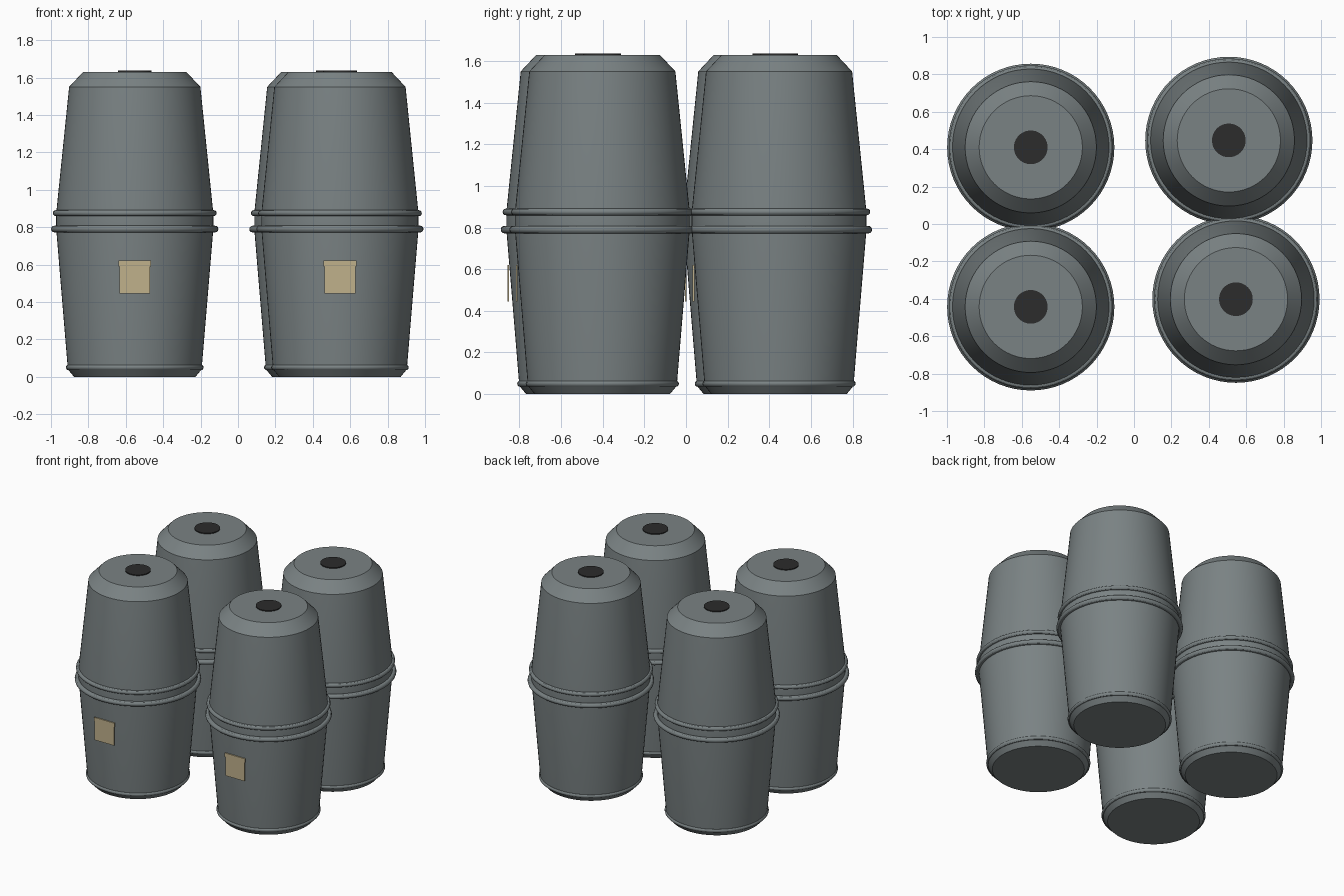
import bpy, bmesh, math

if "Cube" in bpy.data.objects:
    bpy.data.objects.remove(bpy.data.objects["Cube"])

SEGS = 64


def material(name, rgb):
    m = bpy.data.materials.new(name)
    m.diffuse_color = (*rgb, 1.0)
    m.use_nodes = True
    m.node_tree.nodes["Principled BSDF"].inputs["Base Color"].default_value = m.diffuse_color
    return m


GREY = material("grey plastic", (0.195, 0.225, 0.23))
BLACK = material("black cap", (0.025, 0.025, 0.025))
TAN = material("tan label", (0.53, 0.44, 0.26))


def add_mesh(name, bm, mat, loc, smooth=True):
    bmesh.ops.recalc_face_normals(bm, faces=bm.faces[:])
    mesh = bpy.data.meshes.new(name)
    bm.to_mesh(mesh)
    bm.free()
    mesh.materials.append(mat)
    ob = bpy.data.objects.new(name, mesh)
    ob.location = loc
    bpy.context.collection.objects.link(ob)
    if smooth:
        bpy.ops.object.select_all(action='DESELECT')
        ob.select_set(True)
        bpy.context.view_layer.objects.active = ob
        bpy.ops.object.shade_smooth_by_angle(angle=math.radians(30))
    return ob


def lathe(name, profile, mat, loc, closed=False):
    """Spin (radius, height) points around z; open profiles get end caps."""
    bm = bmesh.new()
    loops = [[bm.verts.new((r * math.cos(2 * math.pi * i / SEGS),
                            r * math.sin(2 * math.pi * i / SEGS), z))
              for i in range(SEGS)] for r, z in profile]
    pairs = list(zip(loops, loops[1:]))
    if closed:
        pairs.append((loops[-1], loops[0]))
    else:
        bm.faces.new(loops[0])
        bm.faces.new(loops[-1])
    for a, b in pairs:
        for i in range(SEGS):
            j = (i + 1) % SEGS
            bm.faces.new((a[i], a[j], b[j], b[i]))
    return add_mesh(name, bm, mat, loc)


def ring(name, radius, z, tube, loc):
    pts = [(radius + tube * math.cos(a), z + tube * math.sin(a))
           for a in (2 * math.pi * k / 12 for k in range(12))]
    return lathe(name, pts, GREY, loc, closed=True)


def plate(name, size, centre, loc):
    bm = bmesh.new()
    bmesh.ops.create_cube(bm, size=1)
    bmesh.ops.scale(bm, vec=size, verts=bm.verts)
    bmesh.ops.translate(bm, vec=centre, verts=bm.verts)
    return add_mesh(name, bm, TAN, loc, smooth=False)


BODY = [(0.325, 0), (0.358, 0.04), (0.361, 0.08), (0.42, 0.79),
        (0.42, 0.875), (0.351, 1.55), (0.276, 1.63)]

# Four barrels standing in a loose square
for n, (x, y) in enumerate([(-0.552, -0.443), (0.545, -0.402),
                            (-0.552, 0.41), (0.507, 0.447)], 1):
    loc = (x, y, 0)
    lathe(f"barrel_body_{n}", BODY, GREY, loc)
    # Raised hoops at the base and around the widest part
    ring(f"base_hoop_{n}", 0.353, 0.05, 0.015, loc)
    ring(f"lower_hoop_{n}", 0.429, 0.79, 0.018, loc)
    ring(f"upper_hoop_{n}", 0.422, 0.875, 0.016, loc)
    # Cap in the middle of the lid
    lathe(f"lid_cap_{n}", [(0.09, 1.625), (0.09, 1.637)], BLACK, loc)
    # Label with a narrow header strip
    plate(f"label_{n}", (0.165, 0.008, 0.175), (0, -0.411, 0.533), loc)
    plate(f"label_header_{n}", (0.175, 0.009, 0.03), (0, -0.411, 0.606), loc)
